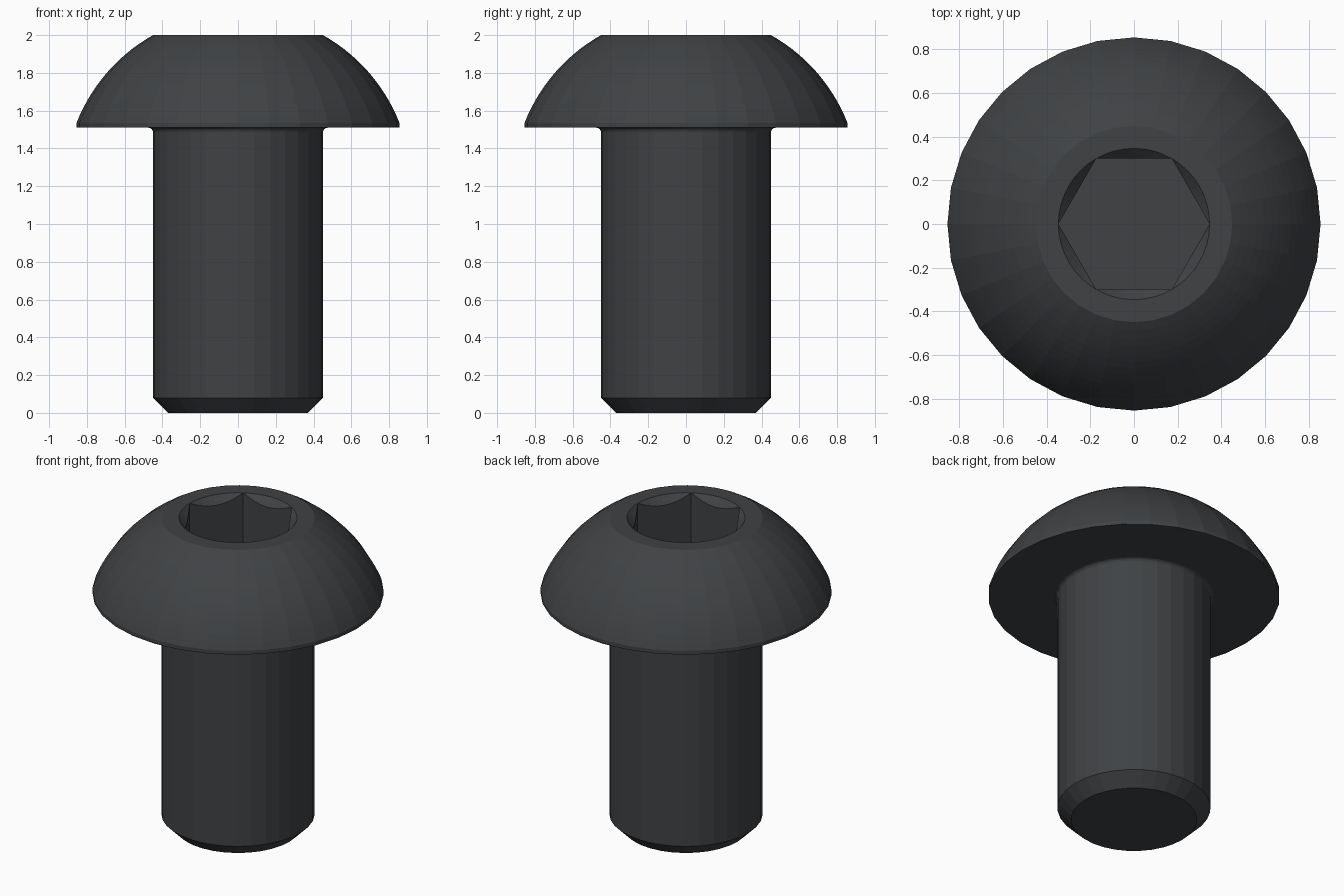
import bpy, bmesh
from math import pi, sin, cos, atan2, hypot

if "Cube" in bpy.data.objects:
    bpy.data.objects.remove(bpy.data.objects["Cube"])

SIDES = 32
bm = bmesh.new()


def ring(points):
    return [bm.verts.new(p) for p in points]


def circle(r, z, n=SIDES):
    return ring([(r * cos(2 * pi * i / n), r * sin(2 * pi * i / n), z) for i in range(n)])


def skin(a, b):
    n = len(a)
    for i in range(n):
        j = (i + 1) % n
        bm.faces.new((a[i], a[j], b[j], b[i]))


# Outer profile: chamfered tip, shank, small fillet, head underside, rim
profile = [(0.37, 0), (0.45, 0.08), (0.45, 1.485)]
profile += [(0.475 - 0.025 * cos(a), 1.485 + 0.025 * sin(a)) for a in (pi / 8, pi / 4, 3 * pi / 8, pi / 2)]
profile += [(0.855, 1.51)]

# Spherical dome centred on the axis
CZ = 1.199
a0, a1 = atan2(1.535 - CZ, 0.855), atan2(2 - CZ, 0.45)
R = hypot(0.855, 1.535 - CZ)
STEPS = 14
for k in range(STEPS + 1):
    a = a0 + (a1 - a0) * k / STEPS
    profile.append((R * cos(a), CZ + R * sin(a)))
profile[-1] = (0.45, 2.0)

rings = [circle(r, z) for r, z in profile]
bm.faces.new(rings[0])
for a, b in zip(rings, rings[1:]):
    skin(a, b)

# Hexagonal socket with a 45 degree countersink
N, APOTHEM, FLOOR = 48, 0.30, 1.64
RIM = APOTHEM / cos(pi / 6)
rim = circle(RIM, 2.0, N)
upper, lower = [], []
for i in range(N):
    t = 2 * pi * i / N
    r = APOTHEM / cos(t % (pi / 3) - pi / 6)
    upper.append((r * cos(t), r * sin(t), 2 - (RIM - r)))
    lower.append((r * cos(t), r * sin(t), FLOOR))
upper, lower = ring(upper), ring(lower)
skin(rim, upper)
skin(upper, lower)
bm.faces.new(lower)

# Flat top land between dome and socket
edges = [bm.edges.get((loop[i], loop[(i + 1) % len(loop)]))
         for loop in (rings[-1], rim) for i in range(len(loop))]
bmesh.ops.triangle_fill(bm, use_beauty=True, use_dissolve=False, edges=edges, normal=(0, 0, 1))

bmesh.ops.remove_doubles(bm, verts=bm.verts[:], dist=0.0002)
bmesh.ops.recalc_face_normals(bm, faces=bm.faces[:])

mesh = bpy.data.meshes.new("button_head_screw")
bm.to_mesh(mesh)
bm.free()
screw = bpy.data.objects.new("button_head_screw", mesh)
bpy.context.collection.objects.link(screw)

# Dark steel
mat = bpy.data.materials.new("dark_steel")
mat.diffuse_color = (0.05, 0.054, 0.058, 1)
mat.use_nodes = True
mat.node_tree.nodes["Principled BSDF"].inputs["Base Color"].default_value = mat.diffuse_color
mesh.materials.append(mat)
